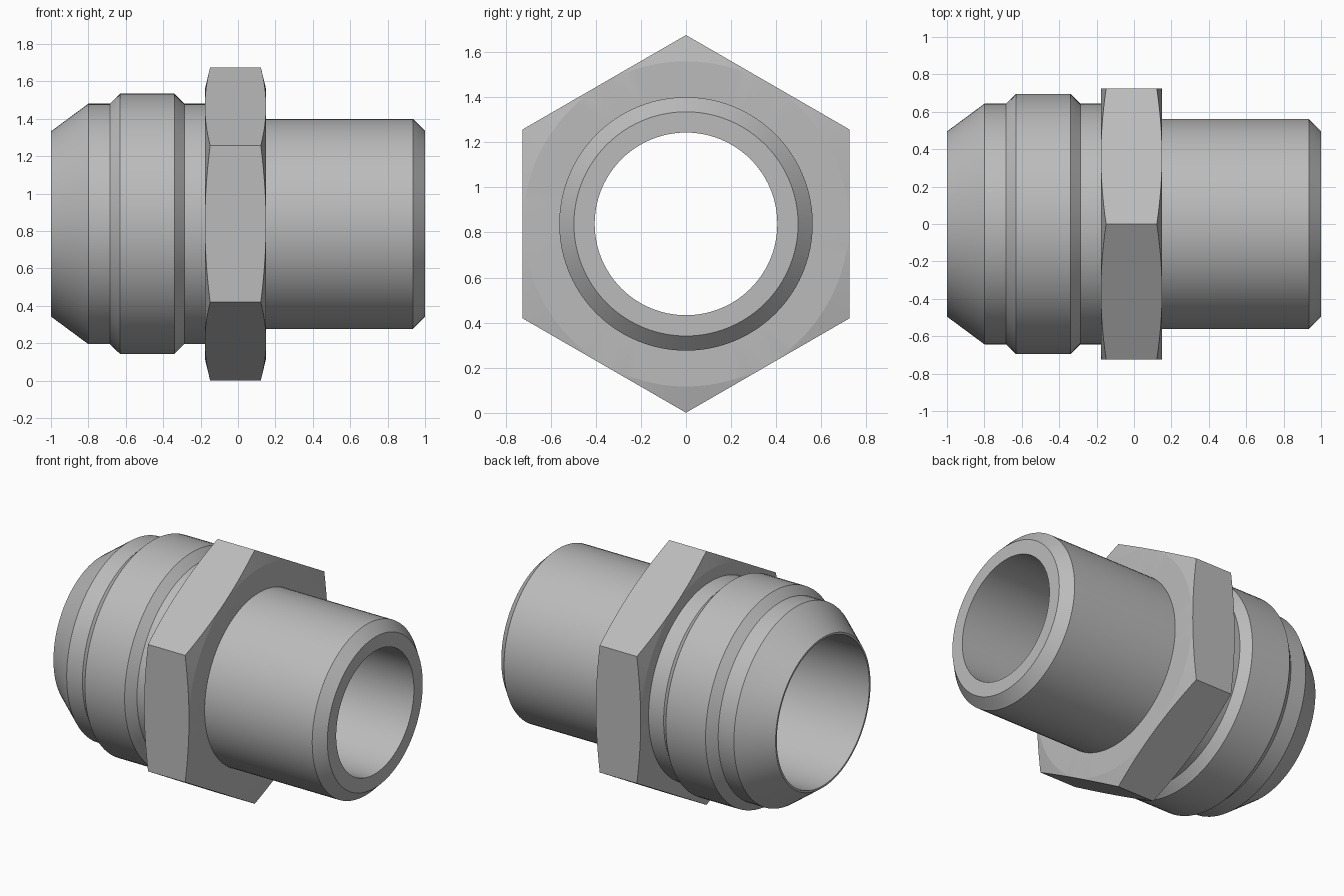
import bpy
import bmesh
from math import sin, cos, pi, radians

AXIS_Z = 0.838      # height of the fitting's axis, which runs along x
APOTHEM = 0.725     # half the distance across the hex flats
SEGMENTS = 96

cube = bpy.data.objects.get("Cube")
if cube:
    bpy.data.objects.remove(cube, do_unlink=True)

steel = bpy.data.materials.new("grey steel")
steel.use_nodes = True
colour = (0.5, 0.5, 0.5, 1)
steel.diffuse_color = colour
bsdf = steel.node_tree.nodes["Principled BSDF"]
bsdf.inputs["Base Color"].default_value = colour
bsdf.inputs["Roughness"].default_value = 0.5


def lathe(name, profile, sharp_angle):
    """Sweep a closed profile around the axis; each entry maps an angle to (x, radius)."""
    bm = bmesh.new()
    rings = []
    for point in profile:
        ring = []
        for i in range(SEGMENTS):
            a = 2 * pi * i / SEGMENTS
            x, r = point(a)
            ring.append(bm.verts.new((x, r * sin(a), AXIS_Z + r * cos(a))))
        rings.append(ring)
    for k, ring in enumerate(rings):
        after = rings[(k + 1) % len(rings)]
        for i in range(SEGMENTS):
            j = (i + 1) % SEGMENTS
            bm.faces.new((ring[i], ring[j], after[j], after[i]))
    bmesh.ops.recalc_face_normals(bm, faces=bm.faces)
    mesh = bpy.data.meshes.new(name)
    bm.to_mesh(mesh)
    bm.free()
    mesh.materials.append(steel)
    obj = bpy.data.objects.new(name, mesh)
    bpy.context.collection.objects.link(obj)
    bpy.ops.object.select_all(action="DESELECT")
    obj.select_set(True)
    bpy.context.view_layer.objects.active = obj
    bpy.ops.object.shade_smooth_by_angle(angle=radians(sharp_angle))
    return obj


def fixed(x, r):
    return lambda a: (x, r)


def hex_rim(face_x, inward):
    """Hexagon edge whose corners are cut back by a shallow chamfer cone."""
    def point(a):
        r = APOTHEM / cos(a % (pi / 3) - pi / 6)
        return face_x + inward * 0.25 * (r - APOTHEM), r
    return point


# Hollow body: coned nose, raised collar, neck, weld spigot, stepped bore
body_profile = [
    (-1, 0.495), (-0.8, 0.643), (-0.685, 0.643), (-0.63, 0.696),
    (-0.34, 0.696), (-0.287, 0.643), (-0.1, 0.643), (-0.1, 0.562),
    (0.935, 0.562), (1, 0.497), (1, 0.405), (0, 0.405), (0, 0.482), (-1, 0.482),
]
lathe("fitting_body", [fixed(x, r) for x, r in body_profile], 25)

# Hex nut section with chamfered corners on both faces
lathe("hex_flange", [
    fixed(-0.177, 0.55), fixed(-0.177, APOTHEM - 0.004),
    hex_rim(-0.177, 1), hex_rim(0.15, -1),
    fixed(0.15, APOTHEM - 0.004), fixed(0.15, 0.55),
], 10)
